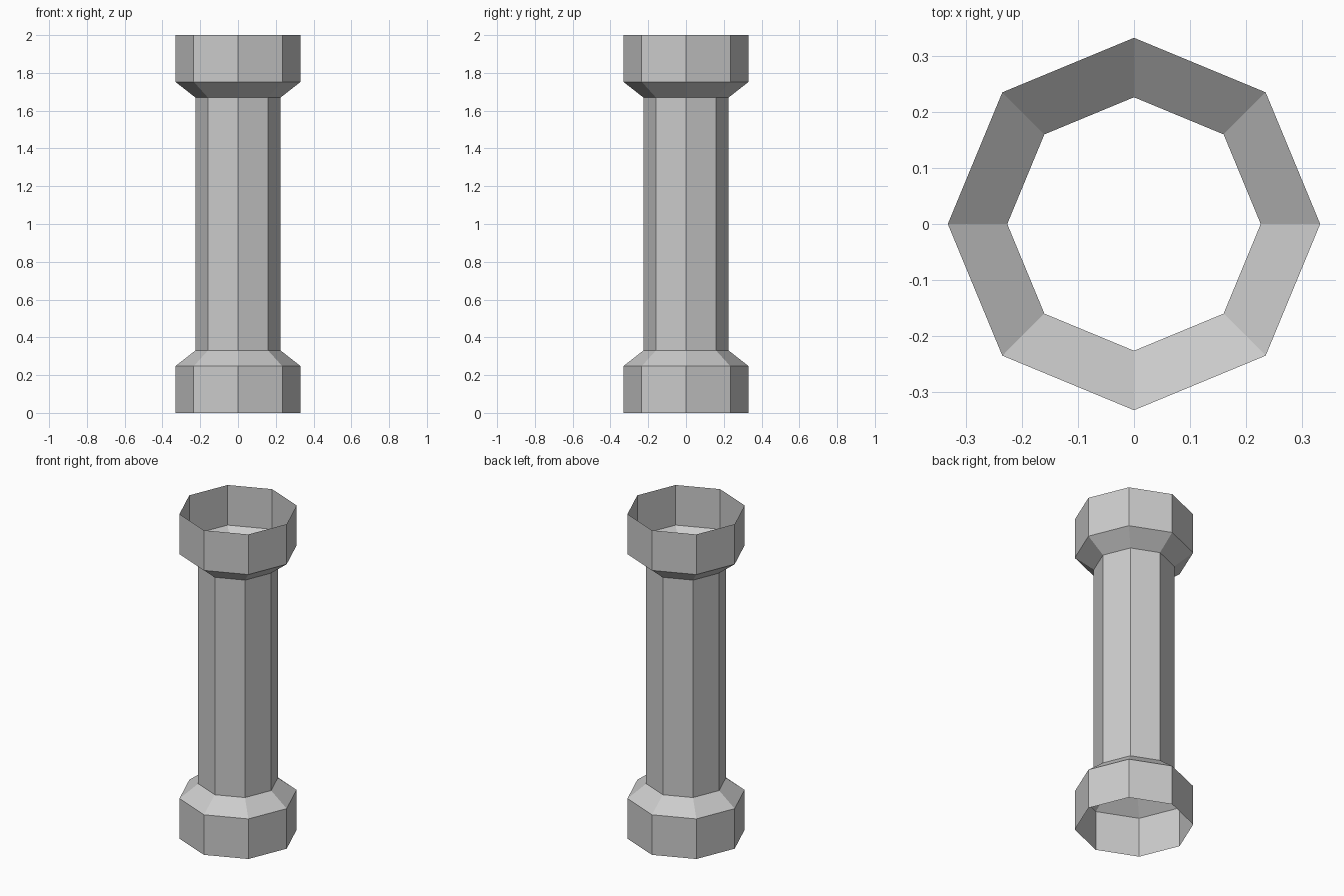
import bpy, bmesh
from math import cos, sin, tau

SIDES = 8
WIDE, NARROW = 0.332, 0.226     # corner radii of collars and shaft
HEIGHT, RIM, NECK = 2.0, 0.247, 0.33

old = bpy.data.objects.get("Cube")
if old:
    bpy.data.objects.remove(old, do_unlink=True)

grey = bpy.data.materials.new("plain grey")
grey.use_nodes = True
colour = (0.6, 0.6, 0.6, 1)
grey.diffuse_color = colour
grey.node_tree.nodes["Principled BSDF"].inputs["Base Color"].default_value = colour


def open_tube(name, profile):
    """Sweep (radius, height) points, listed bottom to top, into an open octagonal shell."""
    bm = bmesh.new()
    rings = [[bm.verts.new((r * cos(tau * i / SIDES), r * sin(tau * i / SIDES), z))
              for i in range(SIDES)] for r, z in profile]
    for low, high in zip(rings, rings[1:]):
        for i in range(SIDES):
            j = (i + 1) % SIDES
            bm.faces.new((low[i], low[j], high[j], high[i]))
    mesh = bpy.data.meshes.new(name)
    bm.to_mesh(mesh)
    bm.free()
    mesh.materials.append(grey)
    obj = bpy.data.objects.new(name, mesh)
    bpy.context.collection.objects.link(obj)
    return obj


# Flared collars at both ends, mirrored about mid-height
collar = [(WIDE, 0), (WIDE, RIM), (NARROW, NECK)]
open_tube("lower_collar", collar)
open_tube("upper_collar", [(r, HEIGHT - z) for r, z in reversed(collar)])

# Straight hollow shaft between them
open_tube("shaft", [(NARROW, NECK), (NARROW, HEIGHT - NECK)])
